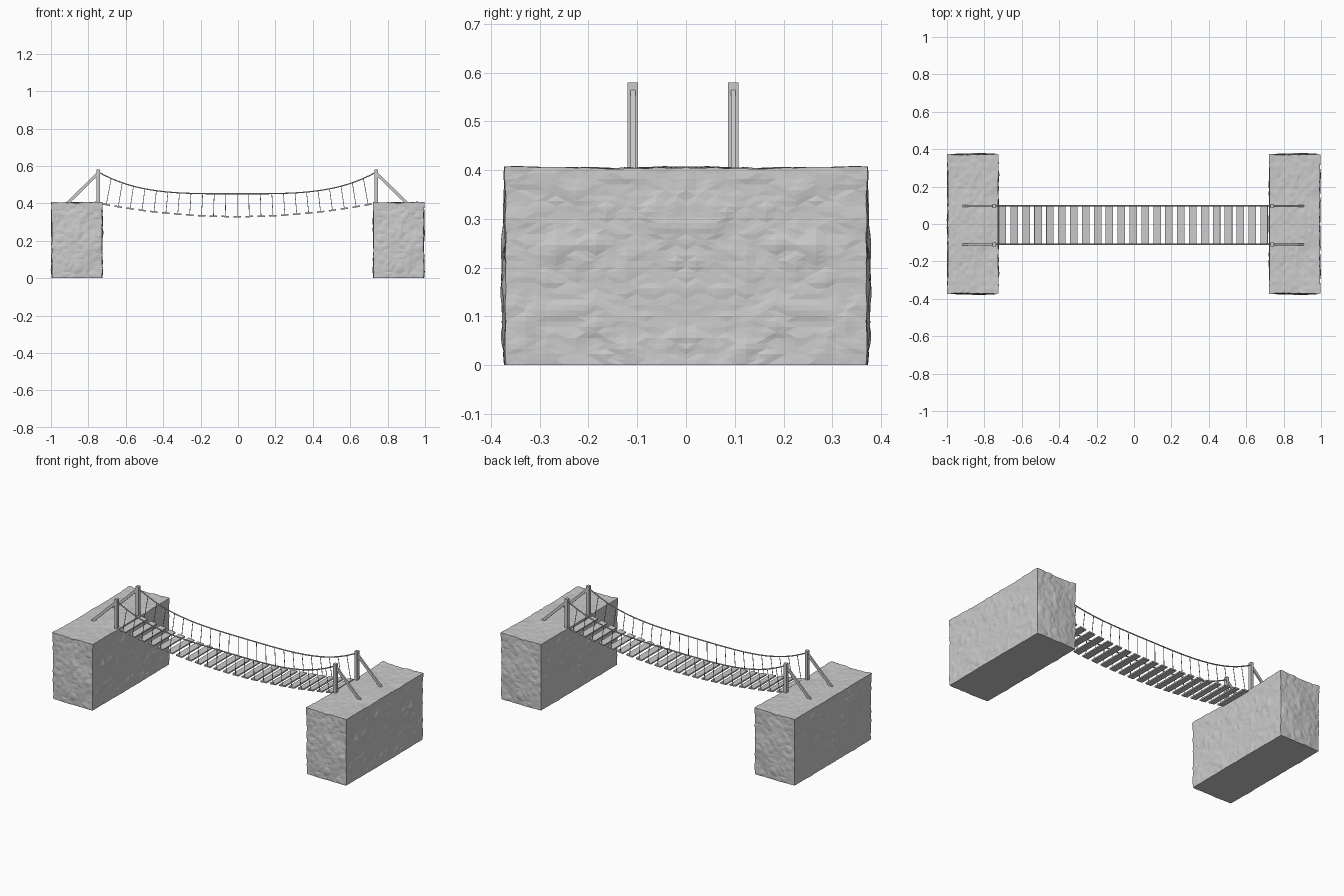
import bpy, bmesh, math
from mathutils import Vector, noise

if "Cube" in bpy.data.objects:
    bpy.data.objects.remove(bpy.data.objects["Cube"])

CX, CY = -0.004, -0.006      # small offset of the bridge relative to the banks
HALF = 0.103                 # half spacing of posts and ropes


def add_object(name, bm):
    me = bpy.data.meshes.new(name)
    bm.to_mesh(me)
    bm.free()
    ob = bpy.data.objects.new(name, me)
    bpy.context.collection.objects.link(ob)
    return ob


def beam(name, a, b, width, depth):
    """Square timber running from a to b; width lies along y."""
    a, b = Vector(a), Vector(b)
    d = (b - a).normalized()
    side = Vector((0, 1, 0))
    up = d.cross(side)
    bm = bmesh.new()
    bmesh.ops.create_cube(bm, size=1)
    for v in bm.verts:
        c = v.co.copy()
        v.co = a.lerp(b, c.z + 0.5) + side * c.y * width + up * c.x * depth
    bmesh.ops.recalc_face_normals(bm, faces=bm.faces)
    return add_object(name, bm)


def rope(name, paths, radius):
    cu = bpy.data.curves.new(name, 'CURVE')
    cu.dimensions = '3D'
    cu.bevel_depth = radius
    cu.bevel_resolution = 1
    cu.use_fill_caps = True
    for pts in paths:
        sp = cu.splines.new('POLY')
        sp.points.add(len(pts) - 1)
        for p, c in zip(sp.points, pts):
            p.co = (*c, 1)
    ob = bpy.data.objects.new(name, cu)
    bpy.context.collection.objects.link(ob)
    return ob


def deck_z(x):
    return 0.329 + 0.064 * (x / 0.7) ** 2


def rail_z(x):
    return 0.451 + 0.116 * (abs(x) / 0.742) ** 3.6


# Rocky banks: finely divided boxes roughened by noise
def bank(name, cx):
    bm = bmesh.new()
    bmesh.ops.create_cube(bm, size=1)
    bmesh.ops.subdivide_edges(bm, edges=bm.edges[:], cuts=35, use_grid_fill=True)
    for v in bm.verts:
        u = v.co.copy()
        p = Vector((u.x * 0.266, u.y * 0.738, (u.z + 0.5) * 0.404))
        q = Vector((p.x, abs(p.y), p.z)) + Vector((3.1, 1.7, 0.4))
        low = noise.noise(q * 9)
        cell = noise.cell(q * 26) - 0.5
        ridge = abs(noise.noise(q * 24))
        d = 0.008 * low + 0.010 * ridge + 0.0015 * cell
        if abs(u.x) > 0.499:
            p.x += math.copysign(d * 0.7, u.x)
        if abs(u.y) > 0.499:
            bulge = 0.008 * math.sin(math.pi * (u.z + 0.5)) * (1 - (2 * u.x) ** 2)
            p.y += math.copysign(d * 0.6 + bulge, u.y)
        if u.z > 0.499:
            p.z += d * 0.5
        if u.z < -0.499:
            p.z = 0
        v.co = p + Vector((cx, 0, 0))
    bmesh.ops.triangulate(bm, faces=bm.faces[:])
    return add_object(name, bm)


bank("left_bank", -0.861)
bank("right_bank", 0.859)

# Posts with diagonal braces at each corner
for sx, xn in ((-1, "left"), (1, "right")):
    for sy, yn in ((-1, "front"), (1, "back")):
        y = CY + sy * HALF
        x = CX + sx * 0.742
        beam(f"{xn}_{yn}_post", (x, y, 0.39), (x, y, 0.58), 0.021, 0.019)
        beam(f"{xn}_{yn}_brace", (x, y, 0.562),
             (CX + sx * 0.91, y, 0.398), 0.010, 0.016)

# Planks following the sag, with hanger ropes square to the deck
N = 23
hangers = {-1: [], 1: []}
for i in range(N):
    x = -0.7 + 1.4 * i / (N - 1)
    z = deck_z(x)
    slope = 2 * 0.064 * x / 0.49
    t = Vector((1, 0, slope)).normalized()
    c = Vector((CX + x, CY, z))
    bm = bmesh.new()
    bmesh.ops.create_cube(bm, size=1)
    n = Vector((-t.z, 0, t.x))
    for v in bm.verts:
        u = v.co.copy()
        v.co = c + t * u.x * 0.040 + n * u.z * 0.008 + Vector((0, u.y * 0.212, 0))
    add_object(f"plank_{i + 1}", bm)
    # walk along the plank normal until it meets the hand rope
    h = 0.05
    while z + n.z * h < rail_z(x + n.x * h) and h < 0.3:
        h += 0.001
    for s in (-1, 1):
        off = Vector((0, s * HALF, 0))
        hangers[s].append([c + off, c + off + n * h])

# Hand ropes and hangers on both sides
for s, nm in ((-1, "front"), (1, "back")):
    pts = []
    for i in range(49):
        x = -0.742 + 1.484 * i / 48
        pts.append((CX + x, CY + s * HALF, rail_z(x)))
    rope(f"{nm}_hand_rope", [pts], 0.0035)
    rope(f"{nm}_hanger_ropes", hangers[s], 0.0018)
